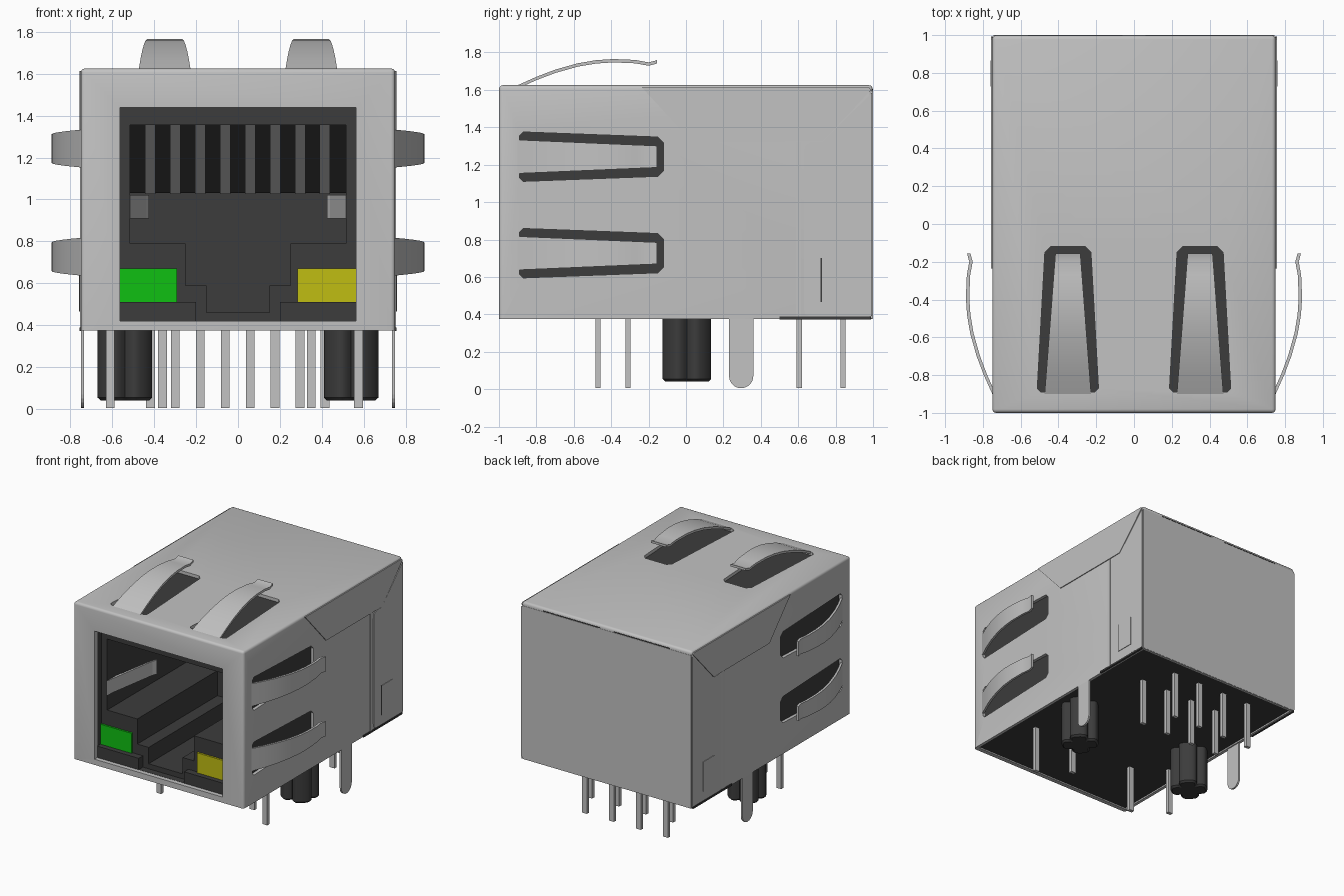
import bpy, bmesh, math
from mathutils import Vector

cube = bpy.data.objects.get("Cube")
if cube:
    bpy.data.objects.remove(cube, do_unlink=True)


def material(name, rgb):
    m = bpy.data.materials.new(name)
    m.use_nodes = True
    m.diffuse_color = (*rgb, 1)
    m.node_tree.nodes["Principled BSDF"].inputs["Base Color"].default_value = (*rgb, 1)
    return m


METAL = material("brushed_metal", (0.54, 0.54, 0.54))
PLASTIC = material("dark_plastic", (0.045, 0.045, 0.045))
GREEN = material("green_lamp", (0.005, 0.53, 0.006))
YELLOW = material("yellow_lamp", (0.53, 0.51, 0.006))


def finish(name, bm, mat, smooth=False):
    bmesh.ops.recalc_face_normals(bm, faces=bm.faces)
    me = bpy.data.meshes.new(name)
    bm.to_mesh(me)
    bm.free()
    me.materials.append(mat)
    if smooth:
        for p in me.polygons:
            p.use_smooth = True
        me.set_sharp_from_angle(angle=math.radians(35))
    ob = bpy.data.objects.new(name, me)
    bpy.context.collection.objects.link(ob)
    return ob


def prism(name, pts, axis, lo, hi, mat=PLASTIC, smooth=False):
    """Extrude a 2D outline along the x, y or z axis."""
    i = "xyz".index(axis)
    bm = bmesh.new()

    def place(p, d):
        c = list(p)
        c.insert(i, d)
        return bm.verts.new(c)
    a = [place(p, lo) for p in pts]
    b = [place(p, hi) for p in pts]
    bm.faces.new(a)
    bm.faces.new(b)
    for k in range(len(pts)):
        n = (k + 1) % len(pts)
        bm.faces.new((a[k], a[n], b[n], b[k]))
    return finish(name, bm, mat, smooth)


def box(name, x, y, z, mat=PLASTIC, bevel=0):
    bm = bmesh.new()
    bmesh.ops.create_cube(bm, size=1)
    for v in bm.verts:
        v.co = Vector([r[0] + (c + 0.5) * (r[1] - r[0]) for r, c in zip((x, y, z), v.co)])
    if bevel:
        edges = [e for e in bm.edges if max(v.co.z for v in e.verts) > z[0] + 0.01]
        bmesh.ops.bevel(bm, geom=edges, offset=bevel, segments=3, profile=0.5, affect="EDGES")
    return finish(name, bm, mat, bevel > 0)


def cut(ob, cutters):
    for c in cutters:
        mod = ob.modifiers.new("cut", "BOOLEAN")
        mod.operation, mod.solver, mod.object = "DIFFERENCE", "EXACT", c
    dg = bpy.context.evaluated_depsgraph_get()
    me = bpy.data.meshes.new_from_object(ob.evaluated_get(dg))
    ob.modifiers.clear()
    ob.data = me
    for c in cutters:
        bpy.data.objects.remove(c, do_unlink=True)


def mirrored(half):
    return half + [(-x, z) for x, z in reversed(half)]


def slot(centre, root, tip):
    """Tapered slot outline as (along y, across)."""
    half = [(-0.89, root - 0.02), (-0.87, root), (-0.15, tip), (-0.12, tip - 0.03)]
    return [(y, centre + w) for y, w in half] + [(y, centre - w) for y, w in reversed(half)]


SIDE_SLOTS = (1.243, 0.727)
TOP_SLOTS = (-0.35, 0.35)

# Metal shell, hollow and open underneath, with port opening and spring slots
shell = box("shell", (-0.75, 0.75), (-1, 0.998), (0.375, 1.625), METAL, 0.02)
cutters = [box("cutter", (-0.725, 0.725), (-0.965, 0.975), (0.2, 1.6)),
           box("cutter", (-0.563, 0.563), (-1.1, -0.9), (0.42, 1.44))]
for c in SIDE_SLOTS:
    cutters.append(prism("cutter", slot(c, 0.132, 0.105), "x", -0.9, -0.7))
    cutters.append(prism("cutter", slot(c, 0.132, 0.105), "x", 0.7, 0.9))
for c in TOP_SLOTS:
    cutters.append(prism("cutter", [(a, y) for y, a in slot(c, 0.162, 0.122)], "z", 1.56, 1.8))
cut(shell, cutters)

# Plastic housing with front recess and stepped plug cavity
housing = box("housing", (-0.722, 0.722), (-0.963, 0.972), (0.384, 1.597))
cavity = [(0.15, 0.46), (0.15, 0.59), (0.25, 0.59), (0.25, 0.79), (0.515, 0.79), (0.515, 1.355)]
recess = [(0.2, 0.42), (0.2, 0.51), (0.566, 0.51), (0.566, 1.44)]
cut(housing, [prism("cutter", mirrored(cavity), "y", -1.1, 0.1),
              prism("cutter", mirrored(recess), "y", -1.1, -0.91)])

# Indicator lamps
box("green_lamp", (-0.565, -0.29), (-0.925, -0.905), (0.511, 0.67), GREEN)
box("yellow_lamp", (0.285, 0.565), (-0.925, -0.905), (0.511, 0.67), YELLOW)

# Sloping contact bed and contact strips
PITCH = 0.119
columns = [-0.418 + PITCH * i for i in range(8)]
prism("contact_bed", [(-0.35, 1.36), (0.05, 1.03), (0.11, 1.03), (0.11, 1.36)], "x", -0.515, 0.515)
for x in columns:
    prism("contact", [(-0.37, 1.356), (0.04, 1.025), (0.06, 1.03), (-0.34, 1.358)],
          "x", x - 0.025, x + 0.025, METAL)


def spring(name, centre, root, tip, place):
    """Bowed tapering leaf; place maps (across, y, rise) to a position."""
    path = [(-0.9, -0.01), (-0.8, 0.035), (-0.7, 0.073), (-0.58, 0.107), (-0.48, 0.124),
            (-0.39, 0.13), (-0.27, 0.125), (-0.2, 0.112), (-0.155, 0.124)]
    bm = bmesh.new()
    rings = []
    for y, h in path:
        w = root + (tip - root) * (y + 0.9) / 0.745
        rings.append([bm.verts.new(place(centre + a, y, h + d)) for a, d in
                      ((-w, -0.008), (w, -0.008), (w, 0.01), (-w, 0.01))])
    for r, s in zip(rings, rings[1:]):
        for k in range(4):
            n = (k + 1) % 4
            bm.faces.new((r[k], r[n], s[n], s[k]))
    bm.faces.new(rings[0])
    bm.faces.new(rings[-1])
    finish(name, bm, METAL, True)


for c in TOP_SLOTS:
    spring("top_spring", c, 0.123, 0.066, lambda a, y, h: (a, y, 1.625 + h))

tab = [(0.23, 0.4), (0.36, 0.4)] + [
    (0.295 + 0.065 * math.cos(t), 0.07 + 0.065 * math.sin(t))
    for t in [-math.pi * k / 10 for k in range(11)]]
flap = [(-0.235, 1.612), (0.03, 1.325), (0.73, 1.325), (0.99, 1.6), (0.98, 1.612)]
wrap = [(0.995, 0.39), (0.66, 0.39), (0.637, 0.4), (0.63, 0.43), (0.63, 1.27),
        (0.64, 1.305), (0.67, 1.322), (0.73, 1.322), (0.995, 1.585)]

for s in (-1, 1):
    for c in SIDE_SLOTS:
        spring("side_spring", c, 0.09, 0.058, lambda a, y, h: (s * (0.75 + h), y, a))
    # Folded side plates, latch and grounding tab
    prism("side_flap", flap, "x", s * 0.748, s * 0.757, METAL)
    prism("rear_wrap", wrap, "x", s * 0.748, s * 0.755, METAL)
    box("side_rib", (s * 0.748, s * 0.754), (0.588, 0.615), (0.385, 1.322), METAL)
    box("latch", (s * 0.75, s * 0.759), (0.728, 0.865), (0.465, 0.7), METAL)
    box("latch_slit", (s * 0.75, s * 0.757), (0.72, 0.728), (0.465, 0.7))
    box("lower_edge", (s * 0.74, s * 0.757), (0.5, 0.99), (0.373, 0.388))
    prism("ground_tab", tab, "x", s * 0.735, s * 0.75, METAL)
    # Shield spring inside the cavity
    prism("inner_spring", [(s * 0.516, -0.92), (s * 0.44, -0.45), (s * 0.425, -0.41),
                           (s * 0.437, -0.405), (s * 0.453, -0.45), (s * 0.516, -0.8)],
          "z", 0.91, 1.022, METAL)
    # Fluted locating peg with chamfered tip
    outline = []
    for k in range(48):
        t = 2 * math.pi * k / 48
        r = 0.14 - 0.045 * max(0, 1 - abs((k + 6) % 12 - 6) / 2.5)
        outline.append((s * 0.54 + r * math.cos(t), 0.005 + r * math.sin(t)))
    peg = prism("locating_peg", outline, "z", 0.04, 0.39, PLASTIC, True)
    bm = bmesh.new()
    bm.from_mesh(peg.data)
    tip_edges = [e for e in bm.edges if all(v.co.z < 0.05 for v in e.verts)]
    bmesh.ops.bevel(bm, geom=tip_edges, offset=0.014, segments=1, affect="EDGES")
    bm.to_mesh(peg.data)
    bm.free()
    # Seam at the top rear edge
    box("rear_seam", (s * 0.06, s * 0.56), (0.99, 1.0), (1.597, 1.604))

# Solder pins: two staggered rear rows, two lamp pairs
pins = [(x, 0.605 if i % 2 else 0.84) for i, x in enumerate(columns)]
pins += [(0.575, -0.47), (0.35, -0.31), (-0.36, -0.47), (-0.61, -0.31)]
for x, y in pins:
    box("pin", (x - 0.021, x + 0.021), (y - 0.014, y + 0.014), (0.006, 0.4), METAL)

# Flat rear panel
box("rear_panel", (-0.745, 0.745), (0.99, 1.0), (0.378, 1.595), METAL)
